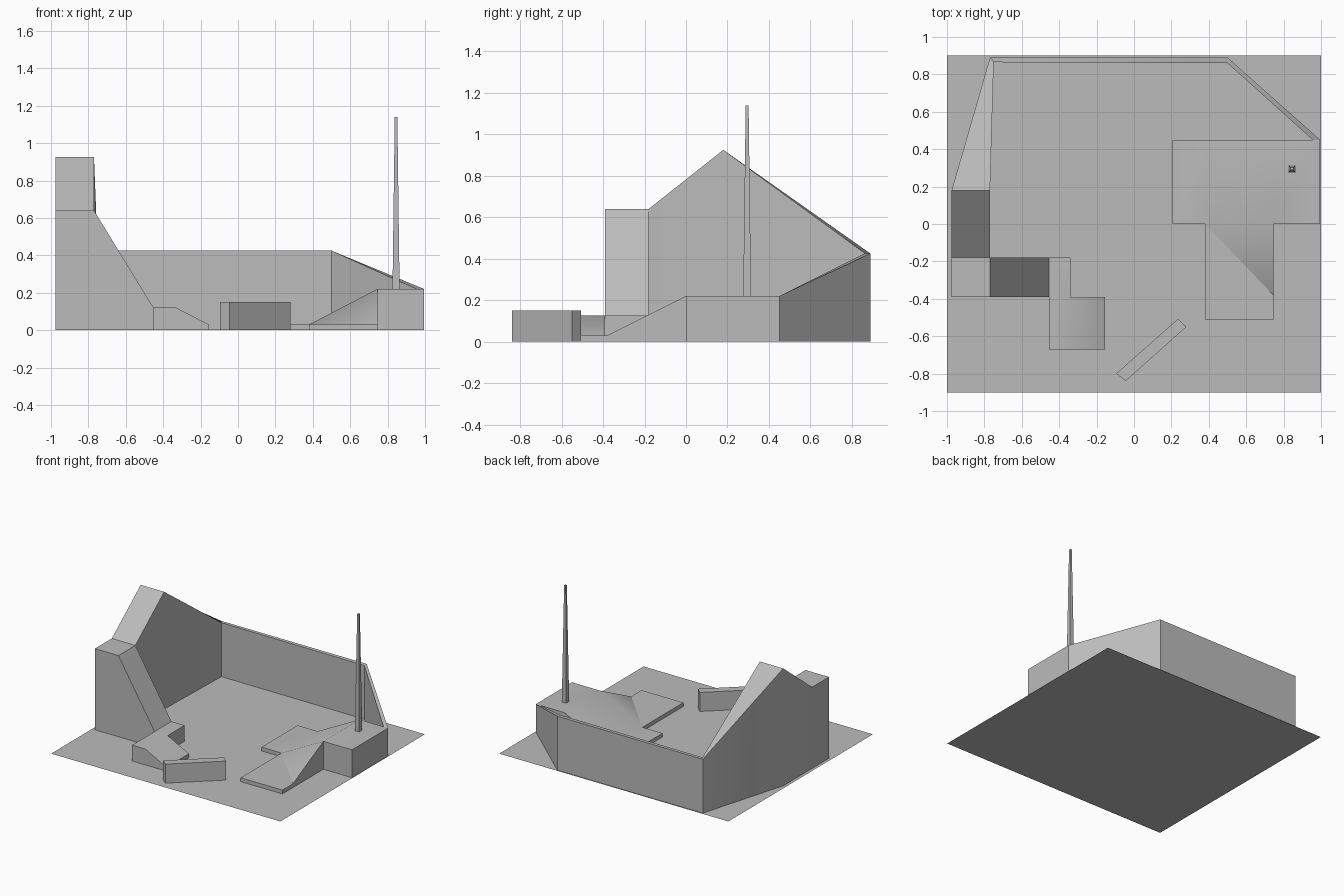
import bpy, bmesh, math
from mathutils import Matrix

if "Cube" in bpy.data.objects:
    bpy.data.objects.remove(bpy.data.objects["Cube"])

grey = bpy.data.materials.new("concrete_grey")
grey.diffuse_color = (0.5, 0.5, 0.5, 1)
grey.use_nodes = True
grey.node_tree.nodes["Principled BSDF"].inputs["Base Color"].default_value = grey.diffuse_color


def finish(name, bm):
    mesh = bpy.data.meshes.new(name)
    bm.to_mesh(mesh)
    bm.free()
    mesh.materials.append(grey)
    ob = bpy.data.objects.new(name, mesh)
    bpy.context.collection.objects.link(ob)
    bpy.ops.object.select_all(action='DESELECT')
    ob.select_set(True)
    bpy.context.view_layer.objects.active = ob
    bpy.ops.object.shade_smooth_by_angle(angle=math.radians(30))
    return ob


def skirted(name, points, faces):
    """Top surface whose outline drops straight to the ground."""
    bm = bmesh.new()
    v = {k: bm.verts.new(p) for k, p in points.items()}
    for f in faces:
        face = bm.faces.new([v[k] for k in f])
        face.normal_update()
        if face.normal.z < 0:
            face.normal_flip()
    rim = [(e.link_loops[0].vert, e.link_loops[0].link_loop_next.vert)
           for e in bm.edges if e.is_boundary]
    foot = {a: bm.verts.new((a.co.x, a.co.y, 0)) for a, _ in rim}
    for a, b in rim:
        bm.faces.new((b, a, foot[a], foot[b]))
    return finish(name, bm)


# Ground sheet
bm = bmesh.new()
bmesh.ops.create_grid(bm, x_segments=1, y_segments=1, size=1,
                      matrix=Matrix.Diagonal((1, 0.9, 1, 1)))
finish("ground_sheet", bm)

# Perimeter wall with peak, stepped ramp and thin back wall
skirted("perimeter_wall", {
    'a': (-.975, .18, .925), 'b': (-.77, .18, .925),
    'c': (-.975, -.18, .64), 'd': (-.77, -.18, .64),
    'e': (-.975, -.39, .64), 'f': (-.77, -.39, .64),
    'g': (-.455, -.18, .125), 'h': (-.455, -.39, .125),
    'i': (-.34, -.18, .125), 'j': (-.34, -.39, .125),
    'k': (-.455, -.67, .125), 'l': (-.34, -.67, .125),
    'm': (-.155, -.39, .03), 'n': (-.155, -.67, .03),
    'o': (-.77, .89, .425), 'p': (-.75, .865, .425),
    'q': (.5, .86, .425), 'r': (.5, .89, .425),
    's': (.995, .45, .22), 't': (.955, .45, .22),
}, ["acdb", "cefd", "dfhg", "ghji", "hklj", "jlnm", "abpo", "opqr", "rqts"])

# Raised corner platform with ramp, slanted bank and low apron
skirted("platform_ramp", {
    'a': (.205, 0, .03), 'b': (.38, 0, .03), 'c': (.745, 0, .22),
    'd': (.995, 0, .22), 'e': (.995, .45, .22), 'f': (.745, .45, .22),
    'g': (.38, .45, .03), 'h': (.205, .45, .03),
    'i': (.38, -.51, .03), 'j': (.745, -.51, .03), 'k': (.745, -.38, .03),
}, ["abgh", "bcfg", "cdef", "bkc", "bijk"])

# Free-standing angled block
skirted("angled_block", {
    'a': (-.095, -.8, .15), 'b': (-.045, -.84, .15),
    'c': (.28, -.55, .15), 'd': (.235, -.507, .15),
}, ["abcd"])

# Tapered mast on the platform
bm = bmesh.new()
bmesh.ops.create_cone(bm, cap_ends=True, segments=4, radius1=.019 * math.sqrt(2),
                      radius2=.007 * math.sqrt(2), depth=.92,
                      matrix=Matrix.Translation((.845, .295, .68)) @ Matrix.Rotation(math.pi / 4, 4, 'Z'))
finish("mast", bm)
